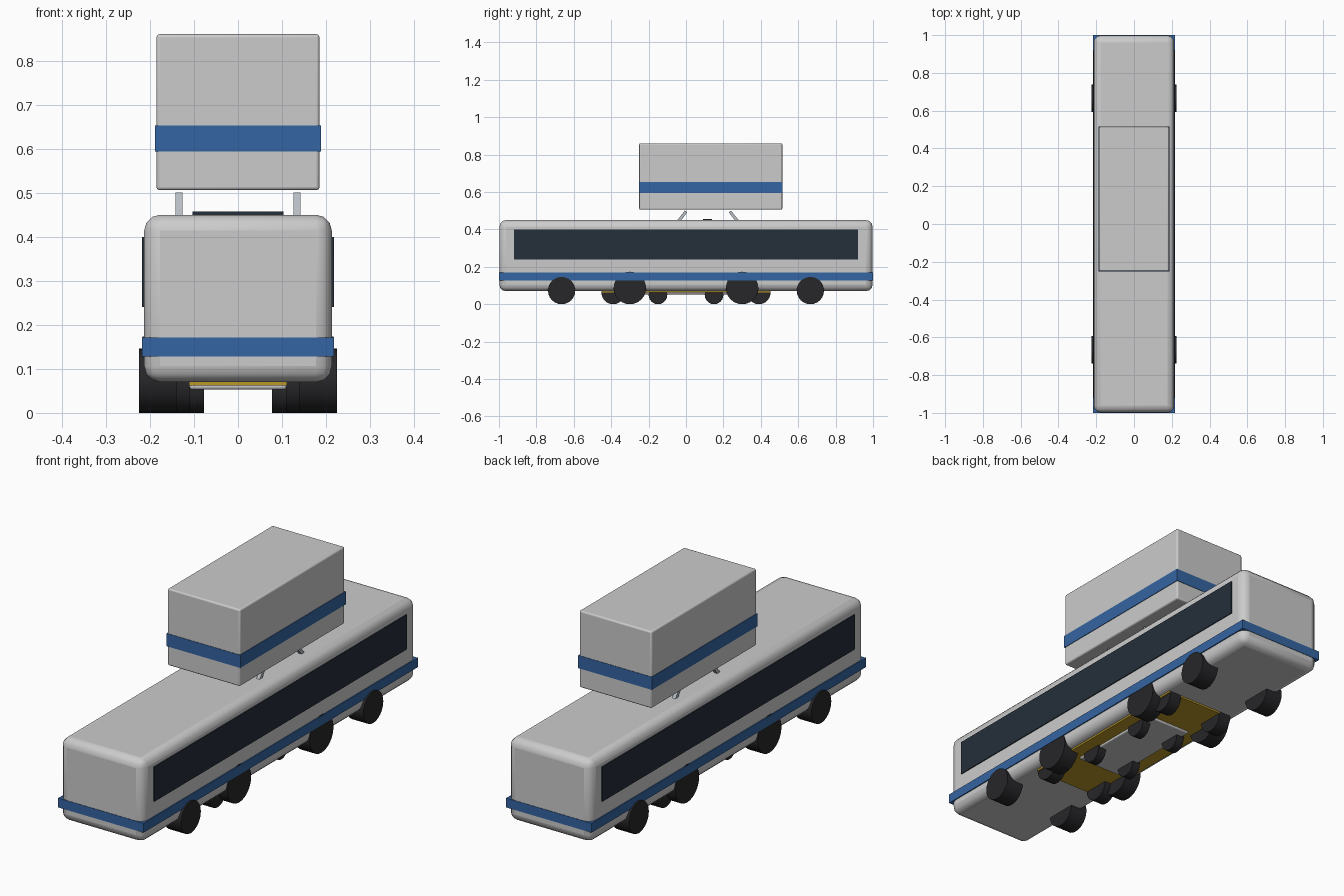
import bpy
from math import pi, radians

if "Cube" in bpy.data.objects:
    bpy.data.objects.remove(bpy.data.objects["Cube"])


def mat(name, r, g, b):
    m = bpy.data.materials.new(name)
    m.diffuse_color = (r, g, b, 1)
    m.use_nodes = True
    m.node_tree.nodes["Principled BSDF"].inputs["Base Color"].default_value = m.diffuse_color
    return m


BLUE = mat("blue", 0.035, 0.13, 0.36)
GLASS = mat("dark_glass", 0.018, 0.028, 0.042)
RUBBER = mat("rubber", 0.02, 0.02, 0.023)
YELLOW = mat("yellow", 0.5, 0.32, 0.02)
STEEL = mat("light_steel", 0.48, 0.52, 0.56)


def box(name, x, y, z, material=None, bevel=0.0, segments=3):
    """Box from (min, max) ranges, with optional rounded edges."""
    bpy.ops.mesh.primitive_cube_add(
        size=1, location=[sum(r) / 2 for r in (x, y, z)])
    o = bpy.context.object
    o.name = name
    o.scale = [r[1] - r[0] for r in (x, y, z)]
    bpy.ops.object.transform_apply(location=False, rotation=False, scale=True)
    if material:
        o.data.materials.append(material)
    if bevel:
        b = o.modifiers.new("round", 'BEVEL')
        b.width, b.segments = bevel, segments
        bpy.ops.object.shade_smooth_by_angle(angle=radians(35))
    return o


def wheels(name, y, r, x0, x1):
    """Four wheels mirrored in x and y, spanning x0 to x1."""
    for sx in (-1, 1):
        for sy in (-1, 1):
            bpy.ops.mesh.primitive_cylinder_add(
                vertices=24, radius=r, depth=x1 - x0,
                location=(sx * (x0 + x1) / 2, sy * y, r), rotation=(0, pi / 2, 0))
            o = bpy.context.object
            o.name = name
            o.data.materials.append(RUBBER)
            bpy.ops.object.shade_smooth_by_angle(angle=radians(35))


# Long carriage with stripe and side windows
box("carriage_body", (-.213, .213), (-.998, .998), (.07, .45), bevel=.036)
box("carriage_stripe", (-.218, .218), (-1, 1), (.128, .171), BLUE)
box("window_band", (-.2175, .2175), (-.92, .92), (.24, .40), GLASS)

# Raised box with stripe
box("raised_box", (-.185, .185), (-.25, .515), (.506, .86), bevel=.007)
box("raised_stripe", (-.188, .188), (-.252, .517), (.594, .653), BLUE)

# Roof collector: contact bar and leaning struts
box("contact_bar", (-.103, .103), (.09, .14), (.445, .457), GLASS)
for x in (-.134, .134):
    for y, lean in ((-.02, -1), (.255, 1)):
        s = box("roof_strut", (x - .008, x + .008), (y - .008, y + .008),
                (.437, .503), STEEL)
        s.rotation_euler.x = lean * radians(38)

# Underframe
box("yellow_underframe", (-.175, .175), (-.45, .45), (.062, .12), YELLOW)
box("belly_plate", (-.11, .11), (-.24, .24), (.053, .075), bevel=.006)

# Wheels
wheels("end_wheel", .665, .073, .14, .225)
wheels("large_wheel", .30, .087, .14, .2165)
wheels("inner_wheel", .39, .062, .11, .17)
wheels("small_wheel", .15, .05, .077, .117)
